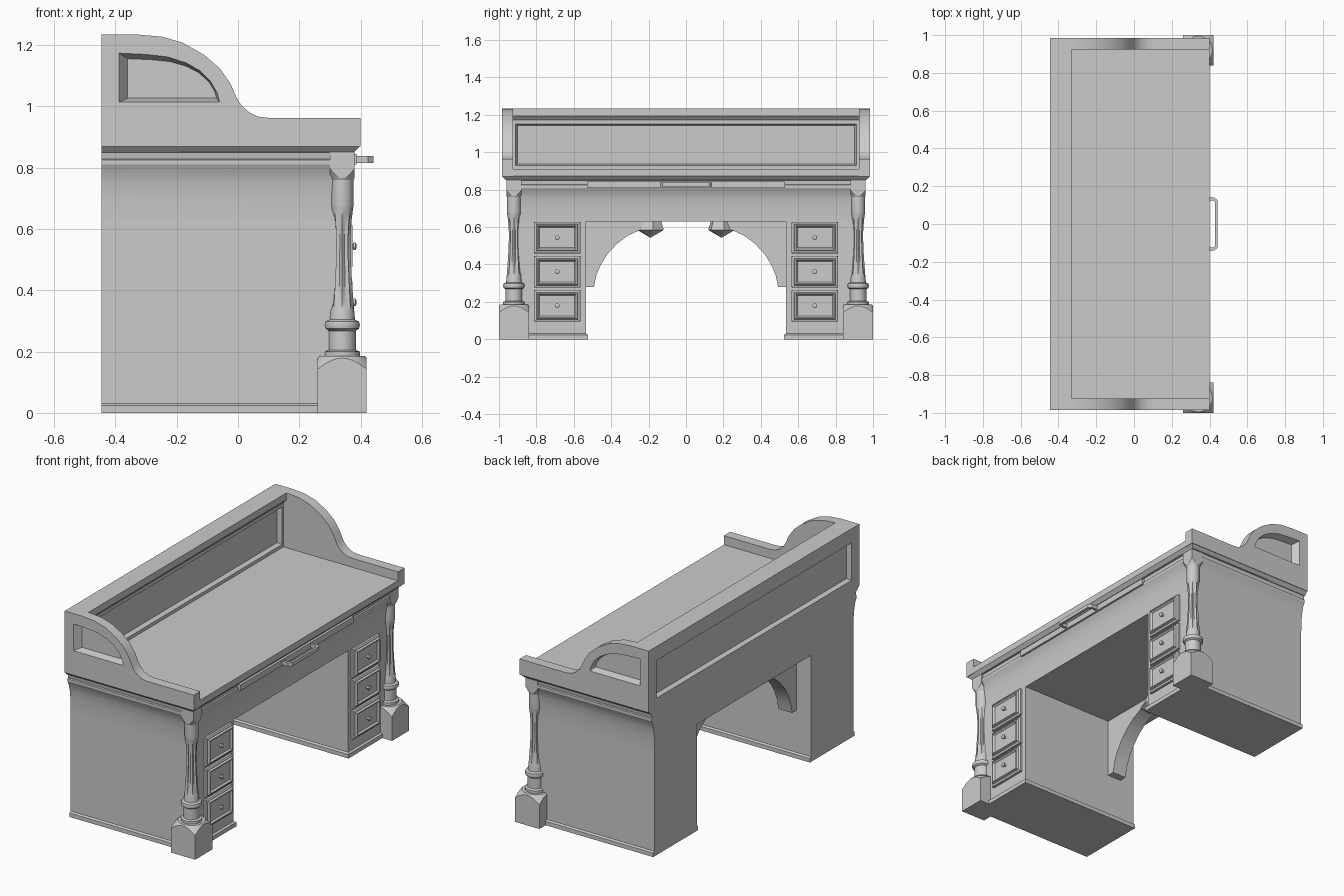
import bpy, bmesh, math

if "Cube" in bpy.data.objects:
    bpy.data.objects.remove(bpy.data.objects["Cube"])


def loft(name, rings, smooth=None):
    """Skin a stack of equal-length vertex rings and cap both ends."""
    bm = bmesh.new()
    vs = [[bm.verts.new(p) for p in r] for r in rings]
    n = len(rings[0])
    for a, b in zip(vs, vs[1:]):
        for i in range(n):
            j = (i + 1) % n
            bm.faces.new((a[i], a[j], b[j], b[i]))
    bm.faces.new(vs[0])
    bm.faces.new(vs[-1])
    bmesh.ops.recalc_face_normals(bm, faces=bm.faces)
    me = bpy.data.meshes.new(name)
    bm.to_mesh(me)
    bm.free()
    ob = bpy.data.objects.new(name, me)
    bpy.context.collection.objects.link(ob)
    if smooth:
        bpy.ops.object.select_all(action='DESELECT')
        bpy.context.view_layer.objects.active = ob
        ob.select_set(True)
        bpy.ops.object.shade_smooth_by_angle(angle=math.radians(smooth))
    return ob


def rect_xy(x0, x1, y0, y1, z):
    return [(x0, y0, z), (x1, y0, z), (x1, y1, z), (x0, y1, z)]


def rect_yz(x, y0, y1, z0, z1, d=0):
    return [(x, y0 + d, z0 + d), (x, y1 - d, z0 + d), (x, y1 - d, z1 - d), (x, y0 + d, z1 - d)]


def box(name, x0, x1, y0, y1, z0, z1):
    return loft(name, [rect_xy(x0, x1, y0, y1, z0), rect_xy(x0, x1, y0, y1, z1)])


def circle_xy(cx, cy, z, r, n, inner=1.0, turn=0.0):
    return [(cx + r * (inner if i % 2 else 1) * math.cos(2 * math.pi * i / n + turn),
             cy + r * (inner if i % 2 else 1) * math.sin(2 * math.pi * i / n + turn), z)
            for i in range(n)]


def boolean(ob, cutter, op):
    m = ob.modifiers.new('cut', 'BOOLEAN')
    m.operation, m.object, m.solver = op, cutter, 'EXACT'
    bpy.context.view_layer.objects.active = ob
    bpy.ops.object.modifier_apply(modifier='cut')
    bpy.data.objects.remove(cutter)


BACK = -0.445

# apron with cove and stepped mouldings up to the table top: (z, half width, front x)
apron = [(.63, .93, .345), (.70, .932, .347), (.75, .938, .353), (.785, .947, .362),
         (.81, .96, .375), (.825, .96, .375), (.828, .953, .368), (.85, .957, .37),
         (.852, .965, .38), (.872, .984, .399), (.91, .984, .399)]
loft('apron_and_top', [rect_xy(BACK, f, -h, h, z) for z, h, f in apron], smooth=25)

# back board with overhanging cap, panels sunk in both faces
board_profile = [(BACK, .87), (-.35, .87), (-.35, 1.172), (-.33, 1.195), (-.33, 1.235), (BACK, 1.235)]
board = loft('back_board', [[(x, y, z) for x, z in board_profile] for y in (-.926, .926)])
for x, s in ((-.35, 1), (BACK, -1)):
    cut = loft('panel_cutter', [rect_yz(x + s * .02, -.91, .91, .93, 1.15, -.008),
                                rect_yz(x - s * .025, -.91, .91, .93, 1.15, .008)])
    boolean(board, cut, 'DIFFERENCE')

# scrolled side arms with a sunk D-shaped panel
arm_profile = [(BACK, 1.235), (-.33, 1.235), (-.25, 1.228), (-.18, 1.208), (-.11, 1.168),
               (-.06, 1.125), (-.025, 1.075), (-.005, 1.03), (.01, 1.005), (.035, .982),
               (.065, .967), (.1, .963), (.4, .963), (.4, .87), (BACK, .87)]
d_profile = [(-.388, 1.015), (-.06, 1.015), (-.068, 1.045), (-.09, 1.083), (-.125, 1.117),
             (-.17, 1.143), (-.23, 1.162), (-.3, 1.17), (-.388, 1.174)]


def d_ring(y, t):
    # t = 0 is the outline at the surface, t = 1 the smaller floor
    return [(x + t * (.028 - .038 * (x + .388) / .328), y, z + t * (.012 - .03 * (z - 1.015) / .159))
            for x, z in d_profile]


for s, side in ((1, 'left'), (-1, 'right')):
    arm = loft('side_arm_' + side, [[(x, s * y, z) for x, z in arm_profile] for y in (.925, .985)], smooth=30)
    boolean(arm, loft('d_cutter', [d_ring(s * .995, -.25), d_ring(s * .945, 1)]), 'DIFFERENCE')

    # drawer pedestal with skirting
    box('pedestal_' + side, BACK, .345, *sorted((s * .535, s * .93)), 0, .63)
    sk = [(0, .012), (.024, .012), (.03, .002)]
    loft('skirting_' + side, [rect_xy(BACK, .345 + d, s * (.535 - d), s * (.93 + d), z) for z, d in sk])

    # three drawers with moulded fronts and knobs
    for i, z0 in enumerate((.095, .277, .46)):
        y0, y1 = sorted((s * .565, s * .812))
        z1 = z0 + .168
        steps = [(.34, 0), (.358, 0), (.362, .006), (.362, .012), (.374, .016),
                 (.374, .022), (.364, .03)]
        loft(f'drawer_{side}_{i}', [rect_yz(x, y0, y1, z0, z1, d) for x, d in steps])
        cy, cz = s * .6885, z0 + .084
        knob = [(.36, .007), (.374, .007), (.377, .013), (.383, .013), (.387, .006)]
        loft(f'knob_{side}_{i}', [[(x, cy + a, cz + b) for a, b, _ in circle_xy(0, 0, 0, r, 10)]
                                  for x, r in knob], smooth=40)

    # arched knee bracket and faceted pendant
    br = [(.535, .28), (.492, .28), (.48, .34), (.455, .40), (.42, .455), (.37, .51),
          (.31, .555), (.25, .582), (.19, .60), (.19, .63), (.535, .63)]
    loft('knee_bracket_' + side, [[(x, s * y, z) for y, z in br] for x in (-.35, -.26)], smooth=30)
    loft('pendant_' + side, [circle_xy(-.305, s * .19, z, r, 6, turn=.2)
                             for z, r in ((.632, .06), (.585, .075), (.545, .004))])

    # front leg: plinth, fluted column, capital
    cx, cy = .34, s * .92
    plinth = box('leg_plinth_' + side, cx - .08, cx + .08, cy - .08, cy + .08, 0, .185)
    boolean(plinth, loft('cone', [circle_xy(cx, cy, -.01, .25, 32), circle_xy(cx, cy, .14, .116, 32),
                                  circle_xy(cx, cy, .19, .07, 32)]), 'INTERSECT')
    capital = box('leg_capital_' + side, cx - .04, cx + .04, cy - .04, cy + .04, .76, .857)
    boolean(capital, loft('cone', [circle_xy(cx, cy, .755, .034, 32), circle_xy(cx, cy, .80, .058, 32),
                                   circle_xy(cx, cy, .87, .1, 32)]), 'INTERSECT')
    col = [(.18, .058, 1), (.2, .058, 1), (.205, .045, 1), (.268, .045, 1), (.275, .055, 1),
           (.287, .058, 1), (.298, .055, 1), (.304, .042, 1), (.335, .039, 1), (.36, .037, .8),
           (.43, .032, .75), (.5, .028, .75), (.57, .027, .75), (.63, .031, .8), (.67, .036, 1),
           (.68, .037, 1), (.765, .037, 1)]
    loft('leg_column_' + side, [circle_xy(cx, cy, z, r, 16, f) for z, r, f in col], smooth=30)

# shallow centre drawer and its pull
box('centre_drawer', .33, .386, -.53, .53, .81, .845)
outer = [(.38, -.14), (.425, -.14), (.443, -.125), (.443, .125), (.425, .14), (.38, .14),
         (.38, .125), (.42, .125), (.43, .112), (.43, -.112), (.42, -.125), (.38, -.125)]
loft('centre_pull', [[(x, y, z) for x, y in outer] for z in (.816, .838)])
